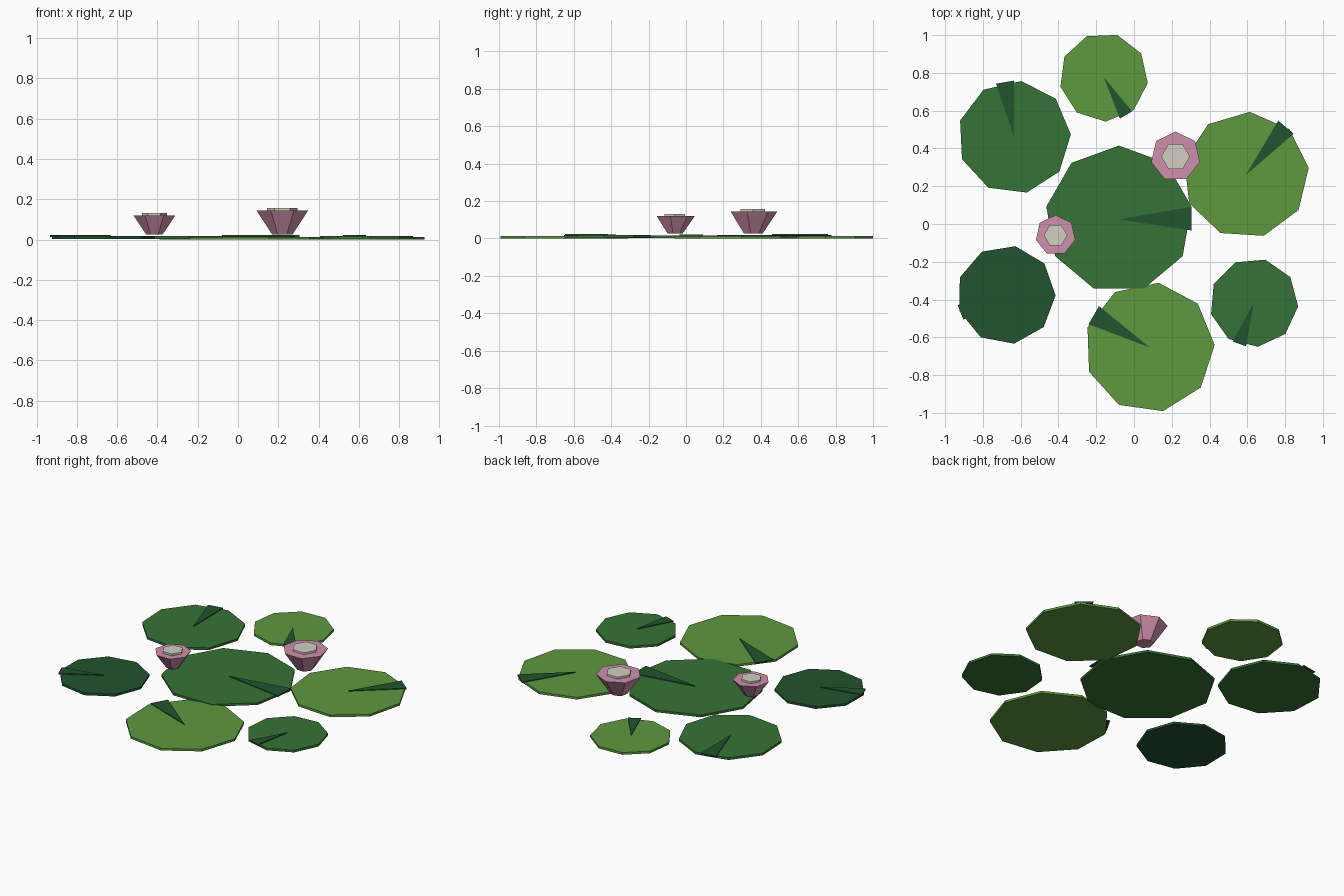
import bpy, bmesh, math
from mathutils import Vector

if "Cube" in bpy.data.objects:
    bpy.data.objects.remove(bpy.data.objects["Cube"])


def material(name, rgb):
    lin = [((c / 255 + 0.055) / 1.055) ** 2.4 for c in rgb]
    m = bpy.data.materials.new(name)
    m.diffuse_color = (*lin, 1)
    m.use_nodes = True
    m.node_tree.nodes["Principled BSDF"].inputs["Base Color"].default_value = m.diffuse_color
    return m


LIGHT = material("light_green", (94, 153, 62))
MID = material("mid_green", (54, 114, 54))
DARK = material("dark_green", (34, 83, 47))
PINK = material("petal_pink", (210, 143, 174))
CREAM = material("cream", (210, 207, 192))


def ring(r, z, sides, angle):
    return [Vector((r * math.cos(math.radians(angle) + math.tau * i / sides),
                    r * math.sin(math.radians(angle) + math.tau * i / sides), z))
            for i in range(sides)]


def loft(name, loc, bottom, top, mat):
    """Closed solid between two matching outlines."""
    bm = bmesh.new()
    a = [bm.verts.new(p) for p in bottom]
    b = [bm.verts.new(p) for p in top]
    n = len(a)
    bm.faces.new(a[::-1])
    bm.faces.new(b)
    for i in range(n):
        j = (i + 1) % n
        bm.faces.new((a[i], a[j], b[j], b[i]))
    me = bpy.data.meshes.new(name)
    bm.to_mesh(me)
    bm.free()
    me.materials.append(mat)
    ob = bpy.data.objects.new(name, me)
    ob.location = (*loc, 0)
    bpy.context.collection.objects.link(ob)


def lily_pad(name, x, y, r, turn, notch, z, mat):
    top = z + 0.014
    # nine-sided leaf
    loft(name, (x, y), ring(r, z, 9, turn), ring(r, top, 9, turn), mat)
    # dark wedge marking the notch, a thin plate on the leaf
    def wedge(h):
        pts = [Vector((0, 0, h))]
        for d in (-9.2, 9.2):
            t = math.radians(notch + d)
            pts.append(Vector((r * math.cos(t), r * math.sin(t), h)))
        return pts
    loft(name + "_notch", (x, y), wedge(top - 0.003), wedge(top + 0.005), DARK)


def flower(name, x, y, r, r_base, r_heart, rim, top):
    # flared seven-sided cup of petals
    loft(name + "_petals", (x, y), ring(r_base, 0.026, 7, 90), ring(r, rim, 7, 90), PINK)
    # six-sided heart
    loft(name + "_heart", (x, y), ring(r_heart, rim - 0.01, 6, 0), ring(r_heart, top, 6, 0), CREAM)


# name, x, y, radius, leaf turn, notch direction, base height, colour
PADS = [
    ("centre_pad", -0.08, 0.025, 0.39, 90, 0.4, 0.003, MID),
    ("back_pad", -0.16, 0.777, 0.235, -87.5, -59.5, 0.0, LIGHT),
    ("back_left_pad", -0.634, 0.459, 0.30, 2.8, 99.5, 0.005, MID),
    ("right_pad", 0.592, 0.259, 0.335, 86.4, 50, 0.0, LIGHT),
    ("front_left_pad", -0.677, -0.375, 0.262, -0.7, 201, 0.003, DARK),
    ("front_right_pad", 0.635, -0.416, 0.235, -5, 250.5, 0.005, MID),
    ("front_pad", 0.082, -0.653, 0.345, 2, 150, 0.0, LIGHT),
]
for p in PADS:
    lily_pad(*p)

flower("large_flower", 0.22, 0.357, 0.132, 0.052, 0.076, 0.145, 0.157)
flower("small_flower", -0.415, -0.06, 0.107, 0.042, 0.062, 0.12, 0.132)
